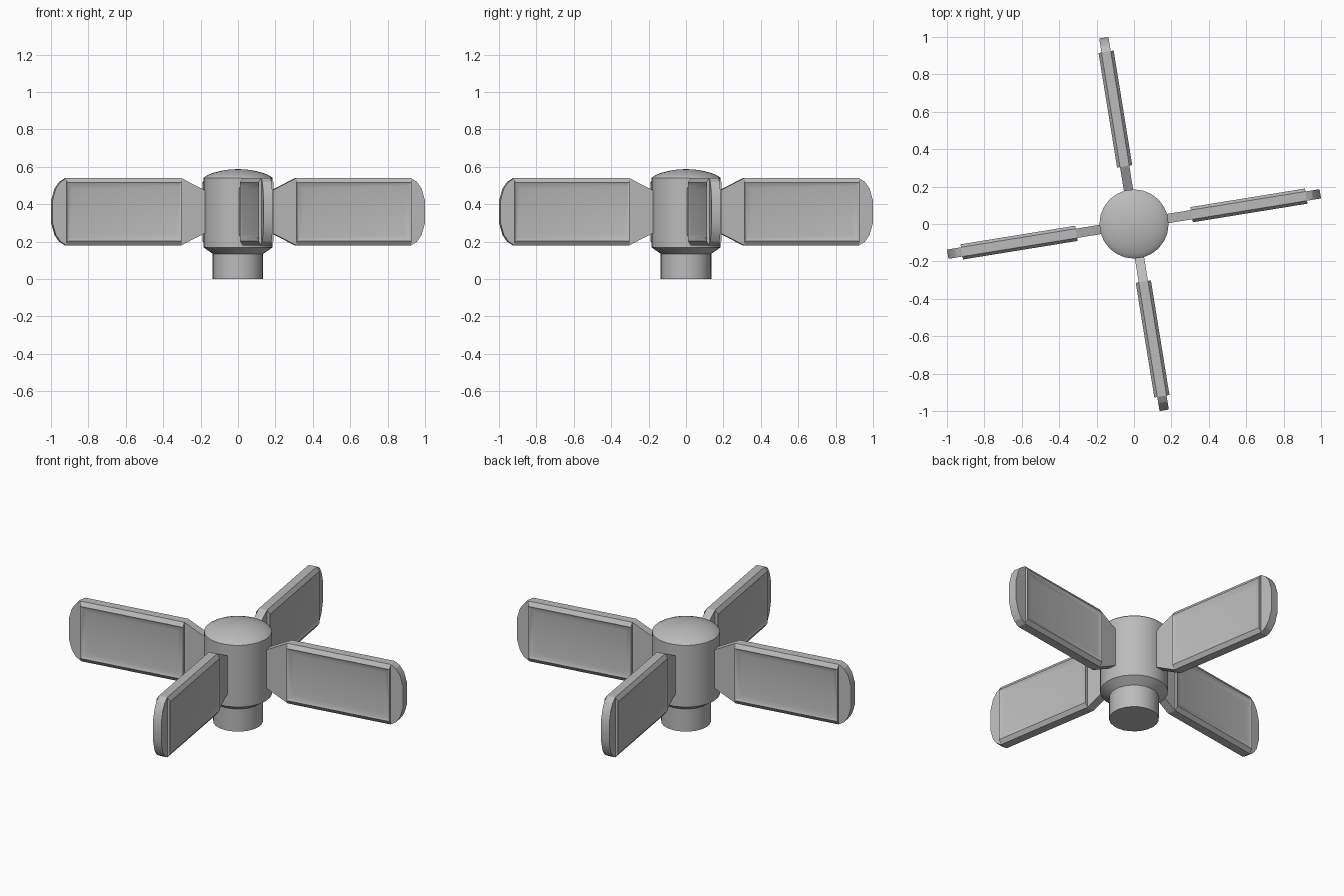
import bpy, bmesh, math
from mathutils import Matrix

cube = bpy.data.objects.get("Cube")
if cube:
    bpy.data.objects.remove(cube, do_unlink=True)

grey = bpy.data.materials.new("plain_grey")
grey.use_nodes = True
colour = (0.5, 0.5, 0.5, 1)
grey.diffuse_color = colour
grey.node_tree.nodes["Principled BSDF"].inputs["Base Color"].default_value = colour


def finish(name, bm, angle=30):
    bmesh.ops.recalc_face_normals(bm, faces=bm.faces)
    mesh = bpy.data.meshes.new(name)
    bm.to_mesh(mesh)
    bm.free()
    obj = bpy.data.objects.new(name, mesh)
    mesh.materials.append(grey)
    bpy.context.collection.objects.link(obj)
    bpy.ops.object.select_all(action="DESELECT")
    obj.select_set(True)
    bpy.context.view_layer.objects.active = obj
    bpy.ops.object.shade_smooth_by_angle(angle=math.radians(angle))
    return obj


def lathe(name, profile, steps=24):
    bm = bmesh.new()
    verts = [bm.verts.new((r, 0, z)) for r, z in profile]
    edges = [bm.edges.new(pair) for pair in zip(verts, verts[1:])]
    bmesh.ops.spin(bm, geom=verts + edges, axis=(0, 0, 1), cent=(0, 0, 0),
                   angle=2 * math.pi, steps=steps)
    bmesh.ops.remove_doubles(bm, verts=bm.verts, dist=0.0005)
    return finish(name, bm)


# Hub: narrow shaft, flared collar, drum and shallow domed cap
HUB_R, DRUM_TOP, CAP_RISE = 0.185, 0.54, 0.048
dome = [(HUB_R * math.cos(a), DRUM_TOP + CAP_RISE * math.sin(a) ** 1.5)
        for a in (math.pi / 2 * i / 6 for i in range(1, 6))]
lathe("hub", [(0, 0), (0.135, 0), (0.135, 0.135), (HUB_R, 0.17),
              (HUB_R, DRUM_TOP)] + dome + [(0, DRUM_TOP + CAP_RISE)])

# Blade dimensions, measured along the blade and about its mid height
MID, HALF_H, HALF_T = 0.36, 0.18, 0.025
PAD_IN, PAD_OUT, TIP = 0.312, 0.933, 1.009


def blade_plate(bm):
    # Flat outline: tapered root, straight body, rounded tip
    upper = [(0.15, 0.098), (PAD_IN, HALF_H), (PAD_OUT, HALF_H),
             (0.965, 0.16), (0.99, 0.125), (TIP, 0.06)]
    outline = upper + [(r, -h) for r, h in reversed(upper)]
    face = bm.faces.new([bm.verts.new((r, -HALF_T, MID + h)) for r, h in outline])
    new = bmesh.ops.extrude_face_region(bm, geom=[face])["geom"]
    bmesh.ops.translate(bm, vec=(0, 2 * HALF_T, 0),
                        verts=[v for v in new if isinstance(v, bmesh.types.BMVert)])


def blade_pad(bm, side):
    # Raised panel with sloping long edges and a shallow dished face:
    # each ring is (end inset, height inset, distance from blade centre)
    rings = []
    for end, drop, depth in [(0, 0, HALF_T), (0, 0.024, 0.041),
                             (0.016, 0.04, 0.034), (0.036, 0.06, 0.030)]:
        a, b, h = PAD_IN + end, PAD_OUT - end, HALF_H - drop
        rings.append([bm.verts.new((r, side * depth, MID + z))
                      for r, z in [(a, -h), (b, -h), (b, h), (a, h)]])
    for low, high in zip(rings, rings[1:]):
        for i in range(4):
            j = (i + 1) % 4
            bm.faces.new((low[i], low[j], high[j], high[i]))
    bm.faces.new(rings[-1])


# Four identical blades, slightly turned from the axes
for i, name in enumerate(["left", "back", "right", "front"]):
    turn = Matrix.Rotation(math.radians(9.2 + 90 * i), 4, "Z")
    plate = bmesh.new()
    blade_plate(plate)
    plate.transform(turn)
    finish(name + "_blade", plate, 20)
    pads = bmesh.new()
    for side in (1, -1):
        blade_pad(pads, side)
    # Orient each open panel outwards by its own side
    for face in pads.faces:
        face.normal_update()
        if face.normal.y * face.calc_center_median().y < 0:
            face.normal_flip()
    pads.transform(turn)
    finish(name + "_blade_pads", pads)
